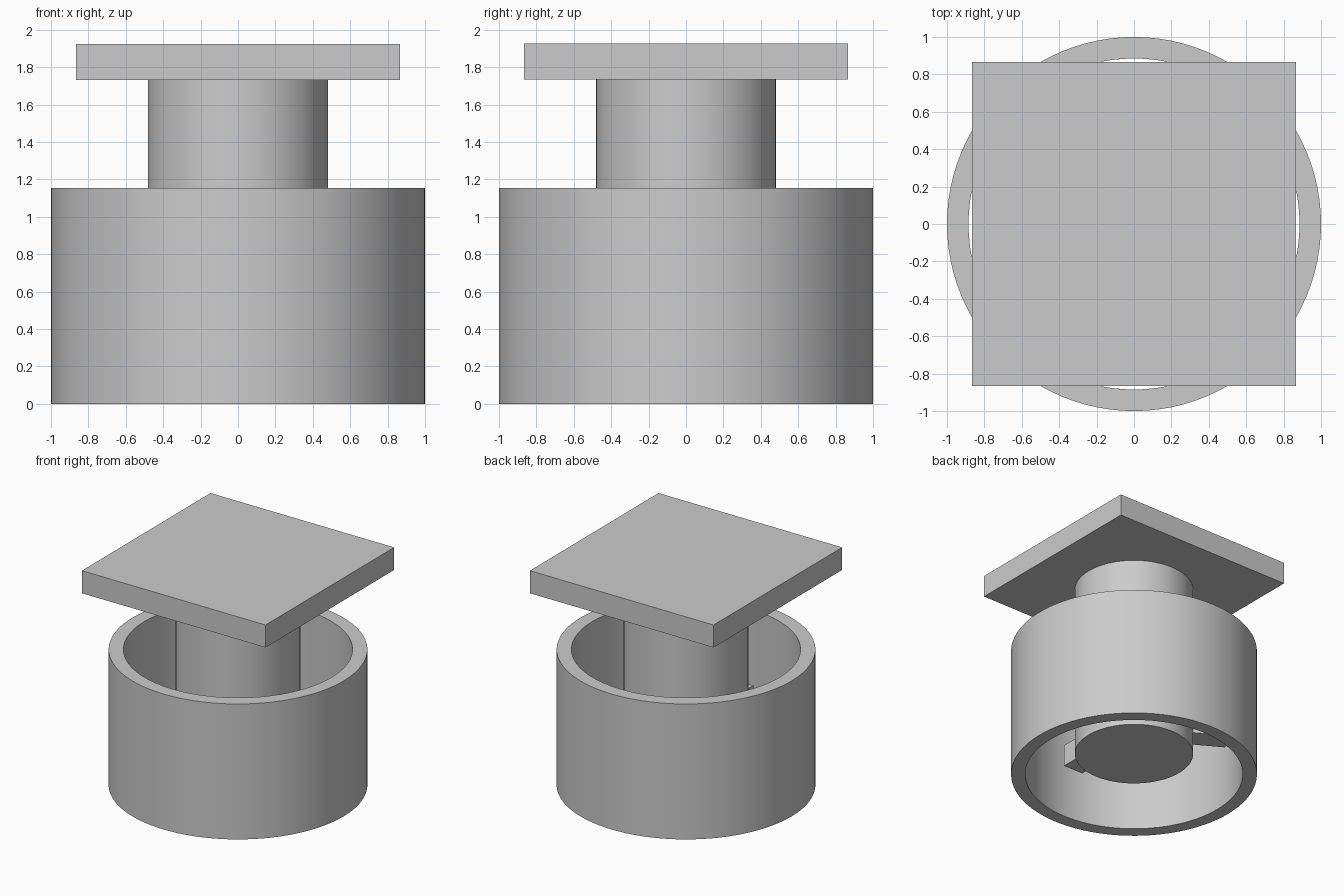
import bpy, bmesh, math
from mathutils import Matrix

default = bpy.data.objects.get("Cube")
if default:
    bpy.data.objects.remove(default, do_unlink=True)

U = 0.1925      # module: plate thickness and spoke width
SEGMENTS = 96

grey = bpy.data.materials.new("plain grey")
grey.use_nodes = True
colour = (0.6, 0.6, 0.6, 1)
grey.diffuse_color = colour
grey.node_tree.nodes["Principled BSDF"].inputs["Base Color"].default_value = colour


def finish(name, bm, smooth=False):
    bmesh.ops.recalc_face_normals(bm, faces=bm.faces)
    mesh = bpy.data.meshes.new(name)
    bm.to_mesh(mesh)
    bm.free()
    mesh.materials.append(grey)
    obj = bpy.data.objects.new(name, mesh)
    bpy.context.collection.objects.link(obj)
    if smooth:
        bpy.ops.object.select_all(action="DESELECT")
        obj.select_set(True)
        bpy.context.view_layer.objects.active = obj
        bpy.ops.object.shade_smooth_by_angle(angle=math.radians(30))
    return obj


def box(name, size, centre, angle=0):
    bm = bmesh.new()
    turn = Matrix.Rotation(angle, 4, "Z")
    place = turn @ Matrix.Translation(centre) @ Matrix.Diagonal((*size, 1))
    bmesh.ops.create_cube(bm, size=1, matrix=place)
    return finish(name, bm)


def cylinder(name, radius, bottom, top):
    bm = bmesh.new()
    bmesh.ops.create_cone(bm, cap_ends=True, segments=SEGMENTS,
                          radius1=radius, radius2=radius, depth=top - bottom,
                          matrix=Matrix.Translation((0, 0, (bottom + top) / 2)))
    return finish(name, bm, smooth=True)


def tube(name, outer, inner, bottom, top):
    # Closed rectangular section swept round the z axis
    bm = bmesh.new()
    section = [(outer, bottom), (outer, top), (inner, top), (inner, bottom)]
    rings = []
    for i in range(SEGMENTS):
        a = math.tau * i / SEGMENTS
        rings.append([bm.verts.new((r * math.cos(a), r * math.sin(a), z))
                      for r, z in section])
    for i, ring in enumerate(rings):
        after = rings[(i + 1) % SEGMENTS]
        for j in range(4):
            k = (j + 1) % 4
            bm.faces.new((ring[j], after[j], after[k], ring[k]))
    return finish(name, bm, smooth=True)


# Open outer sleeve
tube("outer_sleeve", 1.0, 0.885, 0, 6 * U)

# Central post and square top plate
cylinder("central_post", 2.5 * U, U, 9 * U)
box("top_plate", (9 * U, 9 * U, U), (0, 0, 9.5 * U))

# Three spokes around the post, short of the sleeve wall
for i in range(3):
    box(f"spoke_{i + 1}", (2 * U, U, U), (3 * U, 0, 2.5 * U),
        math.radians(-90 + 120 * i))
